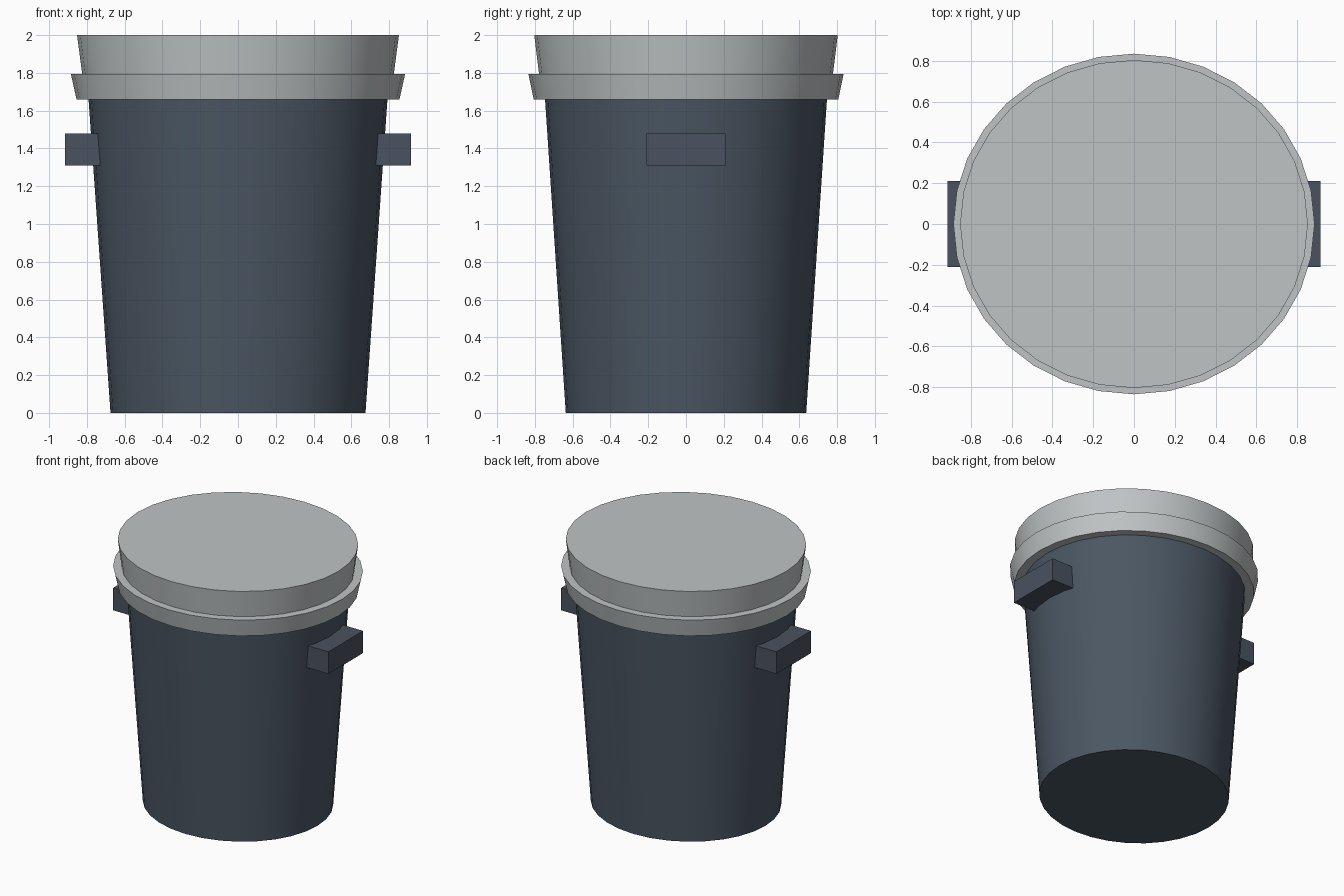
import bpy, bmesh, math

if "Cube" in bpy.data.objects:
    bpy.data.objects.remove(bpy.data.objects["Cube"])

SIDES = 32
SQUASH = 0.943  # depth / width of the oval plan


def material(name, color):
    m = bpy.data.materials.new(name)
    m.diffuse_color = (*color, 1)
    m.use_nodes = True
    m.node_tree.nodes["Principled BSDF"].inputs["Base Color"].default_value = m.diffuse_color
    return m


def finish(name, bm, mat):
    bmesh.ops.recalc_face_normals(bm, faces=bm.faces[:])
    mesh = bpy.data.meshes.new(name)
    bm.to_mesh(mesh)
    bm.free()
    mesh.materials.append(mat)
    ob = bpy.data.objects.new(name, mesh)
    bpy.context.collection.objects.link(ob)
    return ob


def oval_lathe(name, profile, mat):
    """Closed oval solid from (x radius, z) points, bottom to top."""
    bm = bmesh.new()
    angles = [2 * math.pi * i / SIDES for i in range(SIDES)]
    rings = [[bm.verts.new((r * math.cos(a), r * SQUASH * math.sin(a), z)) for a in angles]
             for r, z in profile]
    for lo, hi in zip(rings, rings[1:]):
        for i in range(SIDES):
            j = (i + 1) % SIDES
            bm.faces.new((lo[i], lo[j], hi[j], hi[i]))
    bm.faces.new(rings[0][::-1])
    bm.faces.new(rings[-1])
    ob = finish(name, bm, mat)
    bpy.ops.object.select_all(action='DESELECT')
    ob.select_set(True)
    bpy.context.view_layer.objects.active = ob
    bpy.ops.object.shade_smooth_by_angle(angle=math.radians(30))
    return ob


def box(name, lo, hi, mat):
    bm = bmesh.new()
    bmesh.ops.create_cube(bm, size=1)
    for v in bm.verts:
        v.co = [(a + b) / 2 + c * (b - a) for a, b, c in zip(lo, hi, v.co)]
    return finish(name, bm, mat)


slate = material("slate", (0.07, 0.095, 0.125))
handle_slate = material("handle_slate", (0.067, 0.085, 0.115))
pale = material("pale_grey", (0.52, 0.55, 0.56))

# Tapered bin body
oval_lathe("bin_body", [(0.675, 0), (0.792, 1.67)], slate)

# Lid: flared rim band with a stepped, flared cap on top
oval_lathe("lid", [(0.855, 1.66), (0.885, 1.795), (0.825, 1.795), (0.852, 2.0)], pale)

# Side handles
for side, x0, x1 in (("left", -0.915, -0.72), ("right", 0.72, 0.915)):
    box(side + "_handle", (x0, -0.21, 1.31), (x1, 0.21, 1.48), handle_slate)
